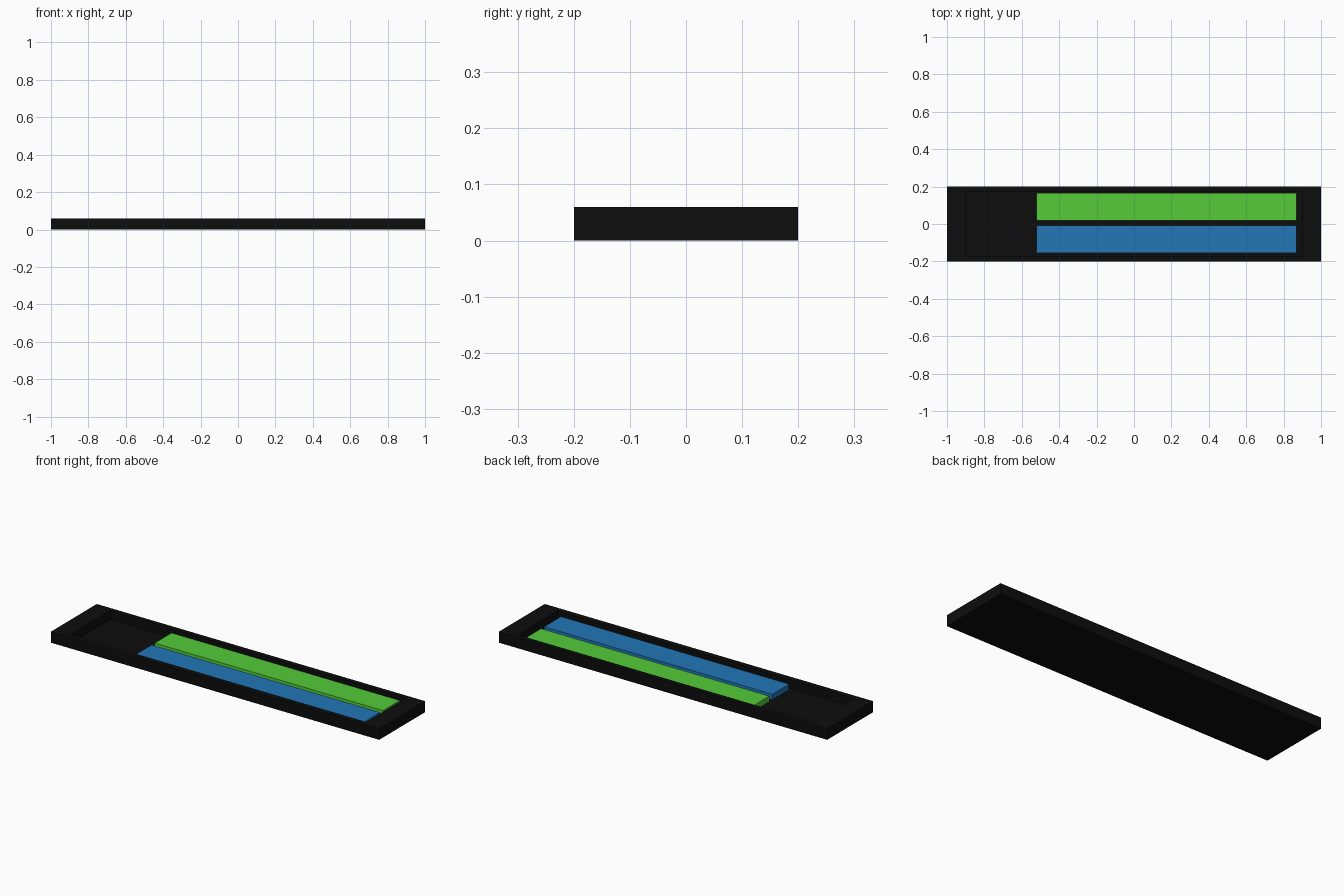
import bpy

if "Cube" in bpy.data.objects:
    bpy.data.objects.remove(bpy.data.objects["Cube"])


def material(name, color):
    m = bpy.data.materials.new(name)
    m.diffuse_color = (*color, 1)
    m.use_nodes = True
    m.node_tree.nodes["Principled BSDF"].inputs["Base Color"].default_value = m.diffuse_color
    return m


def box(name, lo, hi, mat=None):
    bpy.ops.mesh.primitive_cube_add(size=1, location=[(a + b) / 2 for a, b in zip(lo, hi)])
    ob = bpy.context.object
    ob.name = name
    ob.scale = [b - a for a, b in zip(lo, hi)]
    bpy.ops.object.transform_apply(location=False, rotation=False, scale=True)
    if mat:
        ob.data.materials.append(mat)
    return ob


black = material("black", (0.004, 0.004, 0.004))
green = material("green", (0.09, 0.6, 0.04))
blue = material("blue", (0.016, 0.18, 0.47))

FLOOR, RIM, BAR_TOP = 0.012, 0.06, 0.043

# Tray with a shallow rectangular recess
tray = box("tray", (-1, -0.2, 0), (1, 0.2, RIM), black)
cutter = box("recess_cutter", (-0.9, -0.17, FLOOR), (0.9, 0.175, 0.1), black)
cutter.hide_render = True
cutter.hide_set(True)
cut = tray.modifiers.new("recess", 'BOOLEAN')
cut.operation = 'DIFFERENCE'
cut.object = cutter
cut.solver = 'EXACT'

# Two long level bars lying in the tray
for name, y, mat in (("upper_bar", 0.018, green), ("lower_bar", -0.155, blue)):
    box(name, (-0.52, y, FLOOR), (0.87, y + 0.147, BAR_TOP), mat)
